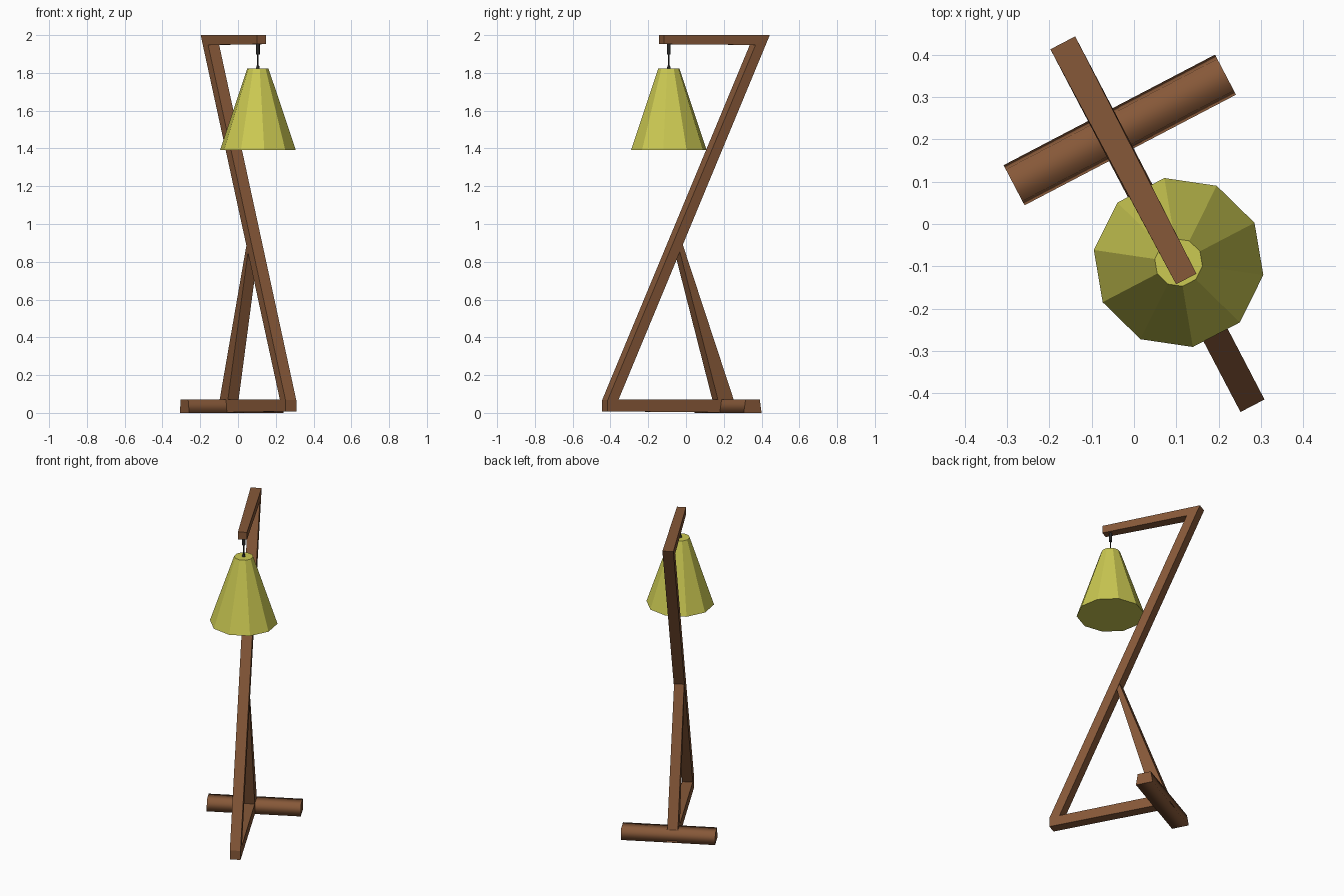
import bpy, bmesh, math
from mathutils import Matrix

if "Cube" in bpy.data.objects:
    bpy.data.objects.remove(bpy.data.objects["Cube"])

# The lamp is flat in one vertical plane: local x runs along it, y is its thickness
PLACE = Matrix.Translation((0.0545, 0.002, 0)) @ Matrix.Rotation(math.radians(-62.4), 4, 'Z')


def material(name, rgb):
    m = bpy.data.materials.new(name)
    m.diffuse_color = (*rgb, 1)
    m.use_nodes = True
    m.node_tree.nodes["Principled BSDF"].inputs["Base Color"].default_value = m.diffuse_color
    return m


WOOD = material("wood", (0.24, 0.098, 0.04))
SHADE = material("shade_yellow", (0.60, 0.585, 0.085))
DARK = material("dark_metal", (0.02, 0.02, 0.02))


def finish(name, bm, mat):
    bmesh.ops.recalc_face_normals(bm, faces=bm.faces)
    me = bpy.data.meshes.new(name)
    bm.to_mesh(me)
    bm.free()
    me.materials.append(mat)
    ob = bpy.data.objects.new(name, me)
    bpy.context.collection.objects.link(ob)
    ob.matrix_world = PLACE
    return ob


def loft(name, rings, mat, smooth=False):
    """Skin a row of equal-sized rings and cap both ends."""
    bm = bmesh.new()
    vs = [[bm.verts.new(p) for p in r] for r in rings]
    n = len(vs[0])
    for a, b in zip(vs, vs[1:]):
        for i in range(n):
            j = (i + 1) % n
            bm.faces.new((a[i], a[j], b[j], b[i])).smooth = smooth
    for end in (vs[0], vs[-1]):
        cap = bm.faces.new(end)
        for e in cap.edges:
            e.smooth = False
    return finish(name, bm, mat)


def plank(name, stations):
    """Bar given by pairs of edge points (x, z) and a half thickness."""
    rings = [[(ax, -h, az), (ax, h, az), (bx, h, bz), (bx, -h, bz)]
             for (ax, az), (bx, bz), h in stations]
    return loft(name, rings, WOOD)


def cone(name, r1, r2, z1, z2, sides, mat, smooth=False):
    bm = bmesh.new()
    bmesh.ops.create_cone(bm, cap_ends=True, segments=sides, radius1=r1, radius2=r2,
                          depth=z2 - z1,
                          matrix=Matrix.Translation((0.106, 0.002, (z1 + z2) / 2)))
    for f in bm.faces:
        if len(f.verts) == 4:
            f.smooth = smooth
        else:
            for e in f.edges:
                e.smooth = False
    return finish(name, bm, mat)


# Z-shaped frame: top arm, leaning post, base rail
plank("z_frame", [
    ((0.149, 2.0), (0.149, 1.952), 0.027),
    ((-0.481, 2.0), (-0.396, 1.948), 0.033),
    ((0.422, 0.070), (0.487, 0.067), 0.032),
    ((0.415, 0.070), (0.487, 0.008), 0.032),
    ((-0.266, 0.070), (-0.291, 0.002), 0.032),
])

# Rear strut from base to post
plank("rear_strut", [
    ((-0.266, 0.070), (-0.172, 0.070), 0.032),
    ((0.037, 0.890), (0.055, 0.854), 0.030),
])

# Cross foot, softly shaded trapezoid bar
section = [(-0.0535, 0), (-0.042, 0.072), (0.042, 0.072), (0.0535, 0)]
loft("cross_foot", [[(-0.236 + x, y, z) for x, z in section] for y in (-0.258, 0.306)],
     WOOD, smooth=True)

# Ten-sided shade
cone("lamp_shade", 0.2025, 0.057, 1.392, 1.822, 10, SHADE)

# Hanging cord and fittings
cone("cord", 0.004, 0.004, 1.82, 1.91, 8, DARK, True)
cone("upper_fitting", 0.010, 0.010, 1.897, 1.952, 12, DARK, True)
cone("lower_fitting", 0.010, 0.007, 1.82, 1.838, 12, DARK, True)
